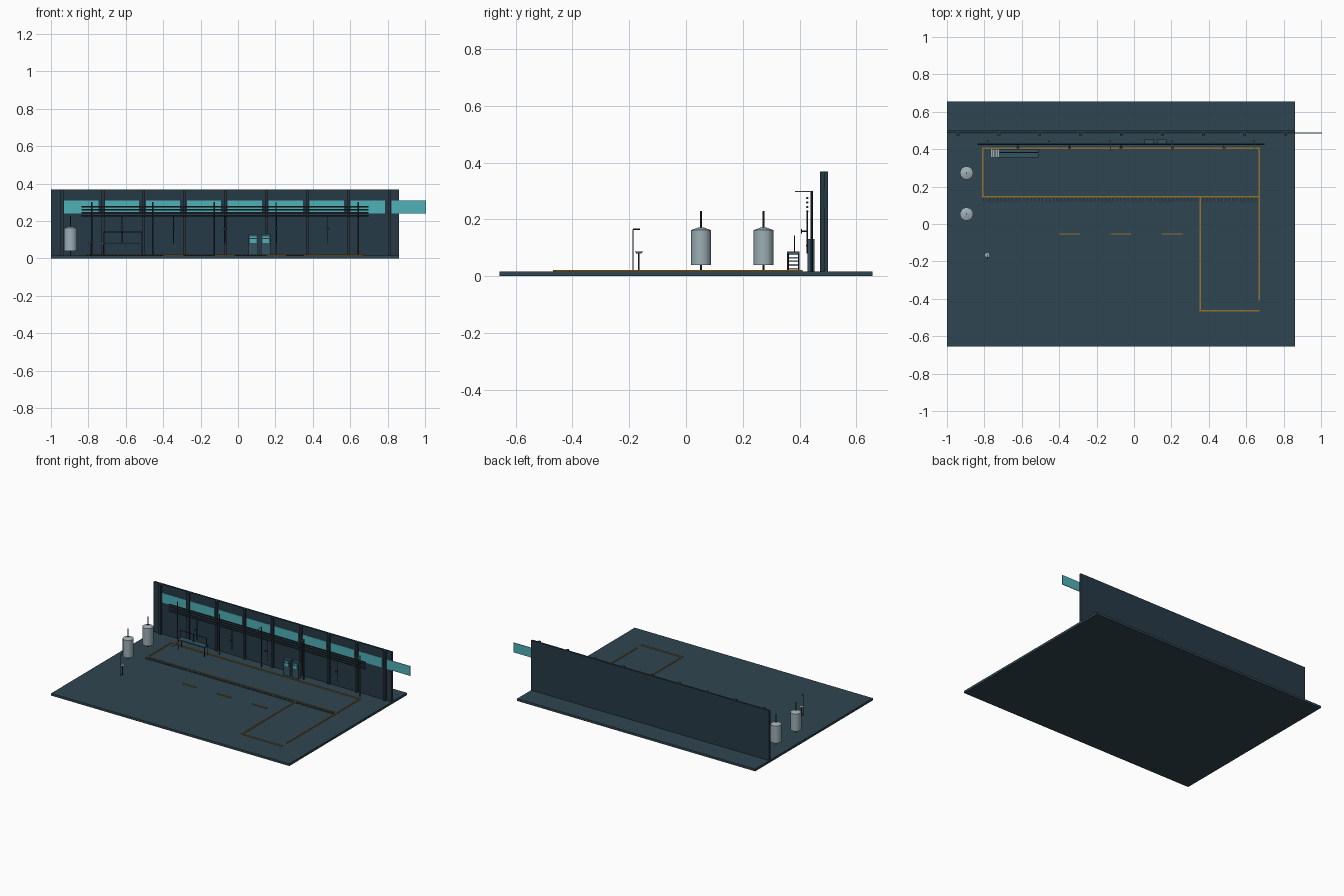
import bpy
from mathutils import Vector


def material(name, rgb):
    m = bpy.data.materials.new(name)
    m.diffuse_color = (*rgb, 1)
    return m


FLOOR = material("slate_floor", (0.028, 0.060, 0.080))
WALL = material("navy_wall", (0.019, 0.042, 0.062))
DARK = material("dark_steel", (0.020, 0.036, 0.048))
PANEL = material("blue_panel", (0.035, 0.085, 0.120))
GLASS = material("teal_glass", (0.080, 0.440, 0.480))
STEEL = material("pale_steel", (0.340, 0.430, 0.470))
GOLD = material("gold_paint", (0.300, 0.170, 0.030))


def box(name, x, y, z, mat):
    """Box from (min, max) pairs on each axis."""
    bpy.ops.mesh.primitive_cube_add(size=1, location=[sum(p) / 2 for p in (x, y, z)])
    o = bpy.context.object
    o.name = name
    o.scale = [p[1] - p[0] for p in (x, y, z)]
    bpy.ops.object.transform_apply(location=False, rotation=False, scale=True)
    o.data.materials.append(mat)
    return o


def rod(name, a, b, r, mat, sides=10, r2=None):
    """Cylinder or cone frustum from point a to point b."""
    a, b = Vector(a), Vector(b)
    d = b - a
    bpy.ops.mesh.primitive_cone_add(vertices=sides, radius1=r, radius2=r if r2 is None else r2,
                                    depth=d.length, location=(a + b) / 2)
    o = bpy.context.object
    o.name = name
    o.rotation_euler = d.to_track_quat('Z', 'Y').to_euler()
    o.data.materials.append(mat)
    bpy.ops.object.shade_smooth_by_angle()
    return o


F = 0.016  # top of the floor

# Floor slab and back wall
box("floor", (-1, 0.86), (-0.656, 0.656), (0, F), FLOOR)
box("back_wall", (-1, 0.86), (0.487, 0.500), (F, 0.368), WALL)

# Wall pillars and the window strip, which runs one bay past the wall
for i in range(9):
    x = -0.942 + 0.219 * i
    box("wall_pillar", (x - 0.008, x + 0.008), (0.472, 0.488), (F, 0.368), DARK)
    box("window", (x + 0.011, x + 0.195), (0.484, 0.488), (0.240, 0.308), GLASS)

# Floor markings
W = 0.004
def stripe(x, y):
    box("floor_marking", x, y, (F - 0.001, 0.021), GOLD)


stripe((-0.81, 0.672), (0.402, 0.402 + 2 * W))
stripe((-0.81, 0.672), (0.141, 0.141 + 2 * W))
stripe((-0.812, -0.804), (0.141, 0.41))
stripe((0.666, 0.674), (-0.41, 0.41))
stripe((0.351, 0.359), (-0.468, 0.141))
stripe((0.351, 0.672), (-0.468, -0.460))
for x in (-0.40, -0.125, 0.15):
    stripe((x, x + 0.11), (-0.056, -0.050))

# Drain channel with grate bars
box("drain_channel", (-0.81, 0.672), (0.121, 0.141), (F - 0.001, 0.018), DARK)
for i in range(74):
    x = -0.80 + 0.02 * i
    box("grate_bar", (x - 0.003, x + 0.003), (0.122, 0.140), (0.017, 0.020), PANEL)

# Storage tanks
for y in (0.053, 0.273):
    x = -0.895
    rod("tank_body", (x, y, 0.04), (x, y, 0.162), 0.035, STEEL, 24)
    rod("tank_cone_top", (x, y, 0.162), (x, y, 0.171), 0.035, STEEL, 24, 0.010)
    rod("tank_vent", (x, y, 0.165), (x, y, 0.230), 0.003, DARK)
    rod("tank_outlet", (x, y, F), (x, y, 0.045), 0.003, DARK)

# Safety shower and eyewash basin
x = -0.785
rod("shower_post", (x, -0.187, F), (x, -0.187, 0.165), 0.002, DARK)
rod("shower_arm", (x, -0.187, 0.165), (x, -0.162, 0.165), 0.002, DARK)
rod("basin_stem", (x, -0.166, F), (x, -0.166, 0.082), 0.003, DARK)
rod("basin", (x, -0.166, 0.079), (x, -0.166, 0.086), 0.008, STEEL, 16, 0.014)

# Raised platform with legs, stairs and railing
box("platform_deck", (-0.722, -0.51), (0.356, 0.400), (0.079, 0.086), PANEL)
for x in (-0.718, -0.514):
    for y in (0.359, 0.397):
        rod("platform_leg", (x, y, F), (x, y, 0.080), 0.003, DARK)
for i in range(5):
    x, z = -0.768 + 0.0095 * i, 0.026 + 0.013 * i
    box("stair_tread", (x, x + 0.0095), (0.356, 0.400), (z - 0.003, z + 0.003), STEEL)
for x in (-0.718, -0.616, -0.514):
    rod("railing_post", (x, 0.382, 0.085), (x, 0.382, 0.140), 0.0025, DARK)
rod("railing_bar", (-0.72, 0.382, 0.140), (-0.512, 0.382, 0.140), 0.0025, DARK)

# Control cabinets with screens
for x in (0.055, 0.122):
    box("cabinet", (x, x + 0.053), (0.427, 0.452), (F, 0.130), PANEL)
    box("cabinet_screen", (x + 0.010, x + 0.043), (0.424, 0.428), (0.083, 0.118), GLASS)
    box("cabinet_divider", (x + 0.010, x + 0.043), (0.423, 0.428), (0.104, 0.109), DARK)

# Pipe rack: posts, support arms and parallel pipes
for x in (-0.782, -0.455, -0.127, 0.203, 0.643):
    rod("rack_post", (x, 0.443, F), (x, 0.443, 0.300), 0.004, DARK)
for x in (-0.125, 0.203, 0.643):
    box("rack_arm", (x - 0.002, x + 0.002), (0.384, 0.446), (0.296, 0.300), STEEL)
for z in (0.275, 0.259, 0.243, 0.228):
    rod("pipe", (-0.838, 0.427, z), (0.698, 0.427, z), 0.004, DARK, 12)

# Drop lines with valves
for x in (-0.62, -0.345, -0.07, 0.205, 0.48):
    rod("drop_pipe", (x, 0.427, 0.08), (x, 0.427, 0.230), 0.0025, DARK)
    rod("valve_stem", (x, 0.427, 0.158), (x, 0.407, 0.158), 0.002, DARK)
    rod("valve_wheel", (x, 0.408, 0.158), (x, 0.405, 0.158), 0.008, DARK, 12)
